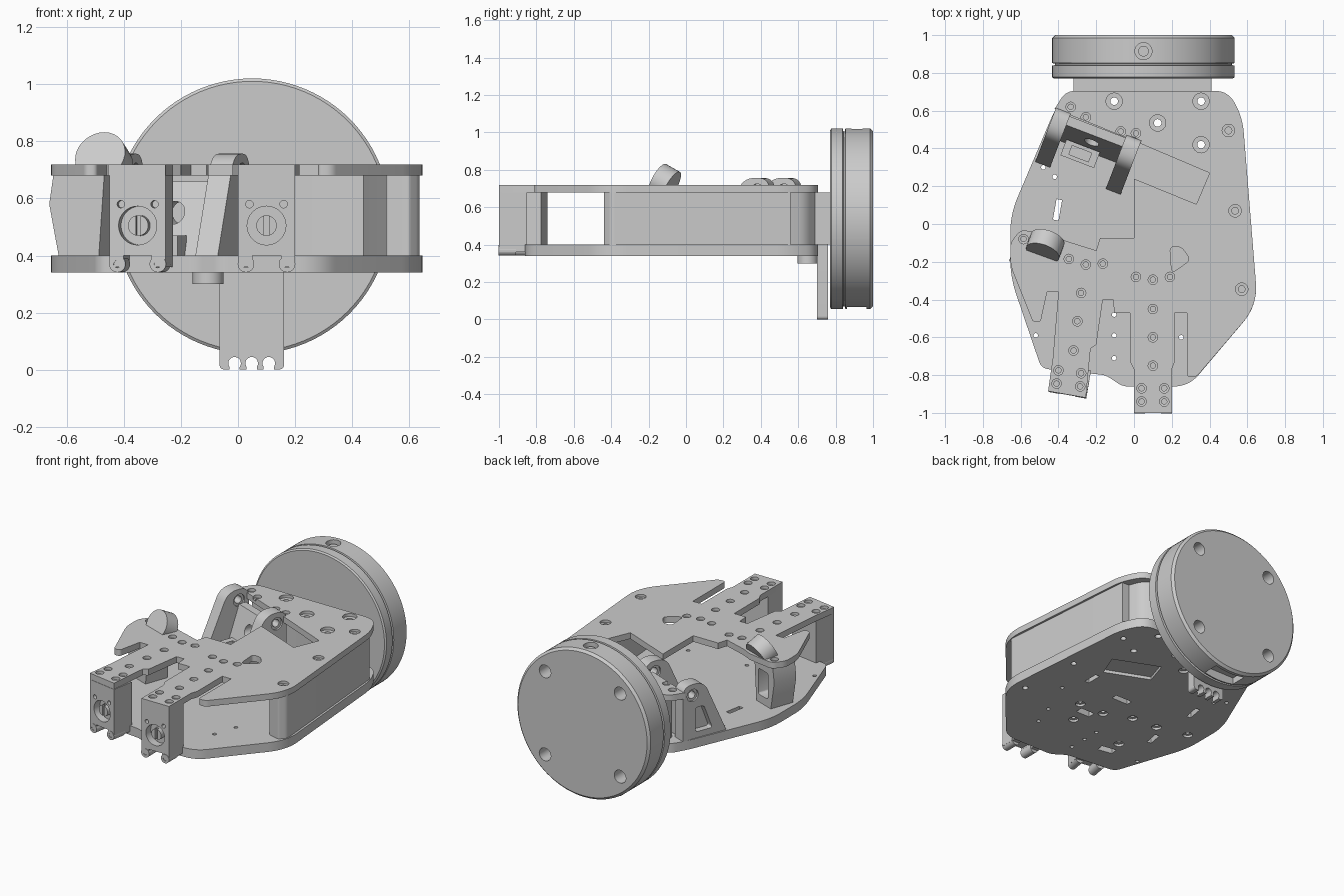
import bpy, bmesh, math
from mathutils import Matrix, Vector

if "Cube" in bpy.data.objects:
    bpy.data.objects.remove(bpy.data.objects["Cube"])

ALONG_X = Matrix.Rotation(math.pi / 2, 4, 'Y')
ALONG_Y = Matrix.Rotation(-math.pi / 2, 4, 'X')
I = Matrix()


def finish(name, bm, mat=I):
    bmesh.ops.transform(bm, matrix=mat, verts=bm.verts)
    bmesh.ops.recalc_face_normals(bm, faces=bm.faces)
    me = bpy.data.meshes.new(name)
    bm.to_mesh(me)
    bm.free()
    ob = bpy.data.objects.new(name, me)
    bpy.context.collection.objects.link(ob)
    return ob


def rounded(pts):
    """Round each corner that carries a third value (limited by its edges)."""
    out = []
    for i, p in enumerate(pts):
        c = Vector(p[:2])
        if len(p) < 3:
            out.append(c)
            continue
        da = Vector(pts[i - 1][:2]) - c
        db = Vector(pts[(i + 1) % len(pts)][:2]) - c
        r = min(p[2], .45 * da.length, .45 * db.length)
        a, b = c + da.normalized() * r, c + db.normalized() * r
        for k in range(9):
            t = k / 8
            out.append(a * (1 - t) ** 2 + c * 2 * t * (1 - t) + b * t * t)
    return out


def prism(name, pts, z0, z1, mat=I):
    bm = bmesh.new()
    f = bm.faces.new([bm.verts.new((p[0], p[1], z0)) for p in rounded(pts)])
    r = bmesh.ops.extrude_face_region(bm, geom=[f])
    bmesh.ops.translate(bm, vec=(0, 0, z1 - z0),
                        verts=[v for v in r['geom'] if isinstance(v, bmesh.types.BMVert)])
    if len([g for g in bm.faces if len(g.verts) == len(f.verts)] if f.is_valid else [0]) < 2:
        bmesh.ops.holes_fill(bm, edges=bm.edges[:], sides=0)
    return finish(name, bm, mat)


def box(name, lo, hi, mat=I, bevel=0):
    bm = bmesh.new()
    lo, hi = Vector(lo), Vector(hi)
    bmesh.ops.create_cube(bm, size=1, matrix=Matrix.Translation((lo + hi) / 2) @ Matrix.Diagonal((*(hi - lo), 1)))
    if bevel:
        bmesh.ops.bevel(bm, geom=bm.edges[:], offset=bevel, segments=3, profile=0.5, affect='EDGES')
    return finish(name, bm, mat)


def add_lathe(bm, steps, mat, n=24):
    """Closed solid of revolution from (radius, height) steps."""
    rings = [[bm.verts.new(mat @ Vector((r * math.cos(6.283185 * k / n), r * math.sin(6.283185 * k / n), z)))
              for k in range(n)] for r, z in steps]
    for a, b in zip(rings, rings[1:]):
        for k in range(n):
            bm.faces.new((a[k - 1], a[k], b[k], b[k - 1]))
    bm.faces.new(rings[0])
    bm.faces.new(rings[-1])


def lathe(name, steps, mat=I, n=32):
    bm = bmesh.new()
    add_lathe(bm, steps, mat, n)
    return finish(name, bm)


def rod(name, pos, r, length, axis=I):
    return lathe(name, [(r, -length / 2), (r, length / 2)], Matrix.Translation(pos) @ axis)


def bores(spots, steps):
    bm = bmesh.new()
    for x, y in spots:
        add_lathe(bm, steps, Matrix.Translation((x, y, 0)))
    return finish("cutter", bm)


def cut(obs, *cutters):
    for c in cutters:
        c.hide_render = True
        for ob in obs:
            m = ob.modifiers.new("cut", 'BOOLEAN')
            m.operation, m.solver, m.object = 'DIFFERENCE', 'EXACT', c
            bpy.context.view_layer.objects.active = ob
            bpy.ops.object.modifier_apply(modifier=m.name)
        bpy.data.objects.remove(c)


# Base and cover plates
base = prism("base_plate", [
    (-.36, .705, .08), (.50, .705, .1), (.575, .56, .1), (.655, -.43, .12), (.29, -.86, .08),
    (-.06, -.86, .03), (-.15, -.80, .03), (-.49, -.765, .04), (-.655, -.28, .1),
    (-.655, .05, .1), (-.43, .58, .05)], .34, .40)
cover = prism("cover_plate", [
    (-.36, .705, .08), (.50, .705, .1), (.575, .56, .1), (.655, -.43, .12), (.33, -.81, .03), (.28, -.81, .02),
    (.28, -.47), (.215, -.47), (.215, -.73), (.2, -.77), (.2, -1), (0, -1), (0, -.77), (-.02, -.73),
    (-.02, -.47), (-.105, -.47), (-.11, -.40), (-.165, -.40), (-.2, -.64), (-.23, -.66), (-.255, -.92),
    (-.455, -.885), (-.43, -.71), (-.40, -.36), (-.46, -.36), (-.495, -.52, .02), (-.535, -.52, .02),
    (-.655, -.22, .05), (-.655, -.10, .03), (-.60, -.03, .03), (-.42, -.06), (-.36, -.09), (-.20, -.14),
    (-.18, -.075), (0, -.075), (0, .24), (.33, .105), (.40, .27), (0, .44), (-.42, .61)], .68, .72)

# Rear block, boss, side wall
rear = prism("rear_block", [(-.32, .60), (.28, .60), (.40, .56), (.51, .56), (.48, .64, .05), (.41, .69),
                            (.41, .79), (-.32, .79)], .40, .68)
boss = rod("underside_boss", (-.105, .65, .32), .054, .04)
prism("side_wall", [(.52, -.42, .01), (.60, -.44, .01), (.638, -.40, .02), (.562, .56), (.44, .56)], .40, .68)

# Screw holes
cut([cover, rear, base, boss], bores([(-.105, .65), (.355, .65), (.125, .535), (.355, .42)],
                                     [(.02, .2), (.02, .70), (.043, .701), (.043, .75)]))
cut([cover, base], bores([(.5, .495), (.535, .07), (.57, -.345)],
                         [(.018, .3), (.018, .703), (.033, .704), (.033, .75)]))
cut([cover], bores([
    (.1, -.295), (.1, -.45), (.1, -.6), (.1, -.75), (.04, -.87), (.16, -.87), (.04, -.94), (.16, -.94),
    (-.28, -.365), (-.3, -.515), (-.32, -.67), (-.4, -.775), (-.28, -.79), (-.41, -.845), (-.285, -.86),
    (.01, -.28), (.19, -.28), (-.165, -.21), (-.255, -.215), (-.345, -.185), (-.585, -.08),
    (-.335, .62), (-.255, .565), (-.07, .49), (.01, .48)],
    [(.014, .6), (.014, .70), (.025, .701), (.025, .75)]),
    prism("cutter", [(.19, -.12, .03), (.25, -.12, .03), (.30, -.19, .03), (.20, -.26, .03)], .6, .8))
cut([base], bores([(-.48, .3), (-.42, .25), (-.105, -.48), (-.105, -.59), (-.105, -.71), (-.52, -.59),
                   (.3, -.45), (.25, -.6), (.4, -.2)], [(.012, .3), (.012, .5)]),
    bores([(-.335, .55), (-.03, .43), (-.165, -.21), (-.345, -.2), (.01, -.28), (.19, -.28), (-.55, -.15),
           (.1, -.45), (-.3, -.5)], [(.03, .3), (.03, .355), (.013, .356), (.013, .38)]))
for x, y, w, h, a in [(-.405, .075, .03, .11, -10), (.03, -.08, .12, .04, 0), (-.29, -.6, .1, .05, -10),
                      (.1, -.34, .1, .05, 0), (.33, 0, .03, .1, 0), (-.42, -.32, .03, .1, -10)]:
    m = Matrix.Translation((x, y, 0)) @ Matrix.Rotation(math.radians(a), 4, 'Z')
    z1 = .5 if x == -.405 else .38
    cut([base], box("cutter", (-w / 2, -h / 2, .3), (w / 2, h / 2, z1), m))
cut([base], prism("cutter", [(.05, .22), (.33, .105), (.39, .26), (.1, .38)], .3, .36))

# Wheel-like rear disc with groove, bolt holes, top hole and lower slot
R = .483
disc = lathe("rear_disc", [(R - .01, .77), (R, .777), (R, .838), (R - .015, .841), (R - .015, .849),
                           (R, .852), (R, .985), (R - .015, 1)],
             Matrix.Translation((.05, 0, .538)) @ ALONG_Y, 96)
cut([disc], *[rod("cutter", (.05 + sx * .272, 1, .538 + sz * .272), .042, .2, ALONG_Y)
              for sx in (-1, 1) for sz in (-1, 1)],
    rod("cutter", (.05, .915, 1), .045, .1),
    box("cutter", (-.06, .86, 0), (.16, .965, .11)))
rod("disc_top_screw", (.05, .915, .97), .028, .06)

# Hanging tab with scalloped lower edge
tab = prism("hanging_tab", [(-.065, 0, .02), (.162, 0, .02), (.162, .42), (-.065, .42)], -.76, -.70,
            Matrix.Rotation(math.pi / 2, 4, 'X'))
cut([tab], *[rod("cutter", (x, .73, .022), .022, .2, ALONG_Y) for x in (-.012, .048, .108)],
    *[box("cutter", (x - .018, .6, -.1), (x + .018, .8, .02)) for x in (-.012, .048, .108)])

# Front clamp blocks under the two fingers
for side, x, y, a in (("right", .1, -1, 0), ("left", -.352, -.905, -10)):
    m = Matrix.Translation((x, y, 0)) @ Matrix.Rotation(math.radians(a), 4, 'Z')
    axis = m.to_3x3().to_4x4() @ ALONG_Y
    block = box(side + "_clamp_block", (-.1, 0, .36), (.1, .15, .68), m)
    cut([block], rod("cutter", m @ Vector((0, 0, .505)), .068, .1, axis),
        box("cutter", (-.05, -.1, .3), (.05, .3, .40), m),
        *[rod("cutter", m @ Vector((s * .06, 0, .58)), .013, .06, axis) for s in (-1, 1)])
    screw = rod(side + "_clamp_screw", m @ Vector((0, .035, .505)), .036, .05, axis)
    cut([screw], box("cutter", (-.008, -.1, .4), (.008, .03, .6), m))
    for s in (-1, 1):
        foot = rod(side + "_clamp_foot", m @ Vector((s * .072, .045, .37)), .029, .094, axis)
        cut([foot], rod("cutter", m @ Vector((s * .072, 0, .37)), .013, .1, axis))

# Angled bearing bracket: two sloping arms and a cross bar
br = Matrix.Translation((-.2, .495, 0)) @ Matrix.Rotation(math.radians(-21), 4, 'Z')
to_yz = Matrix(((0, 0, 1, 0), (1, 0, 0, 0), (0, 1, 0, 0), (0, 0, 0, 1)))
turn = br.to_3x3().to_4x4()
for s in (-1, 1):
    arm = prism("bracket_arm", [(-.27, .40), (.04, .40), (.04, .757, .07), (-.11, .757, .07)],
                s * .2 - .042, s * .2 + .042, br @ to_yz)
    cut([arm], rod("cutter", br @ Vector((s * .2, -.03, .685)), .04, .2, turn @ ALONG_X),
        prism("cutter", [(-.17, .44, .02), (-.05, .44, .02), (-.05, .60, .02), (-.11, .60, .02)],
              s * .2 - .1, s * .2, br @ to_yz))
    ring = rod("arm_bearing", br @ Vector((s * .2, -.03, .685)), .04, .06, turn @ ALONG_X)
    cut([ring], rod("cutter", br @ Vector((s * .2, -.03, .685)), .024, .2, turn @ ALONG_X))
bar = prism("bracket_bar", [(-.12, .40), (.02, .40), (.02, .66), (-.03, .66)], -.16, .16, br @ to_yz)
cut([bar], rod("cutter", br @ Vector((0, -.05, .55)), .04, .4, turn @ ALONG_Y))
frame = box("bracket_foot", (-.13, -.19, .40), (.06, -.10, .47), br)
cut([frame], box("cutter", (-.09, -.17, .42), (.02, -.12, .6), br))

# Left housing with window, and the tilted round knob over it
hs = Matrix.Translation((-.53, -.17, 0)) @ Matrix.Rotation(math.radians(-20), 4, 'Z')
house = prism("left_housing", [(-.08, .40), (.07, .40), (.09, .68), (-.10, .68), (-.115, .58)], -.09, .07,
              hs @ Matrix.Rotation(math.pi / 2, 4, 'X'))
cut([house], box("cutter", (-.05, -.04, .45), (.05, .2, .62), hs, .015))
rod("round_knob", (-.47, -.115, .73), .092, .09,
    Matrix.Rotation(math.radians(-20), 4, 'Z') @ Matrix.Rotation(math.radians(-118), 4, 'X'))

# Smooth the round surfaces, keep hard edges
bpy.ops.object.select_all(action='SELECT')
bpy.context.view_layer.objects.active = base
bpy.ops.object.shade_smooth_by_angle(angle=math.radians(30))
